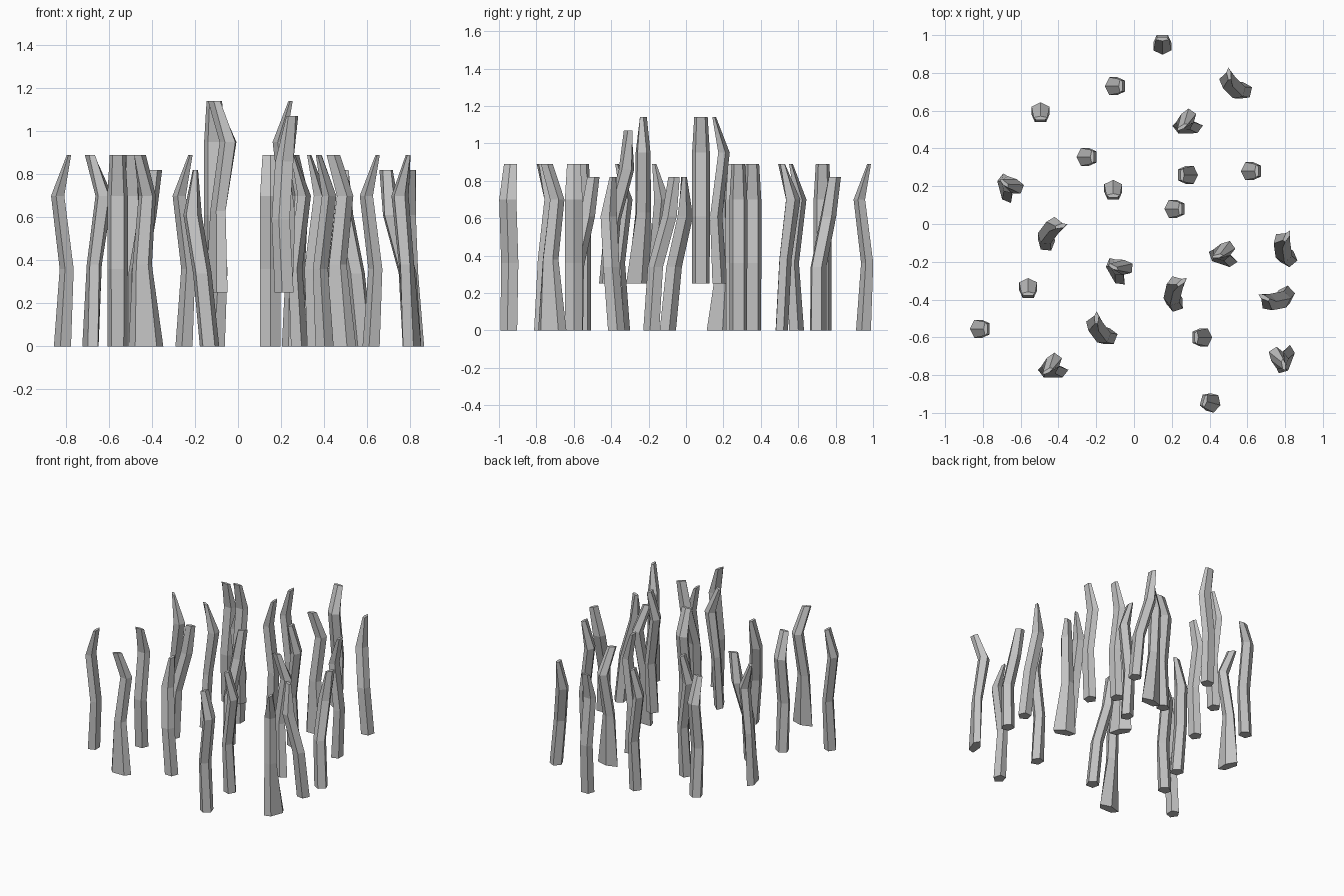
import bpy, bmesh, math
from mathutils import Matrix, Vector

cube = bpy.data.objects.get("Cube")
if cube:
    bpy.data.objects.remove(cube, do_unlink=True)

grey = bpy.data.materials.new("stone_grey")
grey.use_nodes = True
colour = (0.55, 0.55, 0.55, 1)
grey.diffuse_color = colour
grey.node_tree.nodes["Principled BSDF"].inputs["Base Color"].default_value = colour

SIDES = 5


def stalk_mesh(name, rings, phase):
    """Loft five-sided rings: (z, centre x, centre y, radius x, radius y, tilt)."""
    bm = bmesh.new()
    loops = []
    for z, cx, cy, rx, ry, tilt in rings:
        turn = Matrix.Rotation(math.radians(tilt), 3, "Z")
        loop = []
        for i in range(SIDES):
            a = math.radians(phase - tilt) + math.tau * i / SIDES
            corner = turn @ Vector((rx * math.cos(a), ry * math.sin(a), 0))
            loop.append(bm.verts.new(corner + Vector((cx, cy, z))))
        loops.append(loop)
    for low, high in zip(loops, loops[1:]):
        for i in range(SIDES):
            j = (i + 1) % SIDES
            bm.faces.new((low[i], low[j], high[j], high[i]))
    bm.faces.new(loops[0][::-1])
    bm.faces.new(loops[-1])
    mesh = bpy.data.meshes.new(name)
    bm.to_mesh(mesh)
    bm.free()
    mesh.materials.append(grey)
    return mesh


# Slim stalk with a gentle S bend and a wedge tip
slim = stalk_mesh("slim_stalk", [
    (0, -0.003, 0, 0.044, 0.049, 0),
    (0.36, -0.022, 0, 0.036, 0.05, 0),
    (0.70, 0.020, 0, 0.034, 0.05, 0),
    (0.89, -0.030, 0, 0.011, 0.038, 0)], 0)

# Leaning stalk that bows to one side and ends in a slanted wedge
leaning = stalk_mesh("leaning_stalk", [
    (0, -0.054, -0.014, 0.046, 0.048, 0),
    (0.34, -0.030, 0.010, 0.044, 0.046, 0),
    (0.61, 0.045, 0.014, 0.043, 0.046, 0),
    (0.82, 0.064, -0.015, 0.036, 0.013, -34)], 36)

# Flared stalk with a broad foot, a pointed elbow and a slanted wedge tip
flared = stalk_mesh("flared_stalk", [
    (0, 0.002, 0.012, 0.085, 0.036, 0),
    (0.38, -0.015, 0.032, 0.047, 0.036, 0),
    (0.70, 0.008, 0.072, 0.042, 0.042, 0),
    (0.89, -0.028, 0.016, 0.034, 0.011, 30)], 90)

RAISE = 0.25

# Each placement: x, y, turn in degrees, raised or not
groups = [
    (slim, [
        (0.15, 0.95, 270, 0), (-0.10, 0.73, 180, 0), (-0.495, 0.59, 90, 0),
        (-0.25, 0.355, 180, 0), (-0.11, 0.18, 90, 1), (0.285, 0.26, 0, 0),
        (0.62, 0.28, 180, 0), (0.215, 0.08, 180, 1), (-0.56, -0.34, 90, 0),
        (-0.815, -0.555, 180, 0), (0.36, -0.60, 0, 0), (0.405, -0.945, 345, 0)]),
    (leaning, [
        (0.535, 0.735, 132, 0), (-0.44, -0.05, 50, 0), (0.80, -0.13, 95, 0),
        (0.755, -0.395, 188, 0), (0.22, -0.365, 74, 1), (-0.175, -0.56, 124, 0)]),
    (flared, [
        (0.283, 0.497, 1, 0), (-0.695, 0.185, -75, 0), (-0.11, -0.26, -60, 1),
        (0.463, -0.195, -19, 0), (-0.43, -0.795, 0, 0), (0.817, -0.725, 69, 0)]),
]

for mesh, places in groups:
    for n, (x, y, turn, raised) in enumerate(places, 1):
        obj = bpy.data.objects.new(f"{mesh.name}_{n}", mesh)
        spot = Matrix.Translation(Vector((x, y, RAISE * raised)))
        obj.matrix_world = spot @ Matrix.Rotation(math.radians(turn), 4, "Z")
        bpy.context.collection.objects.link(obj)
